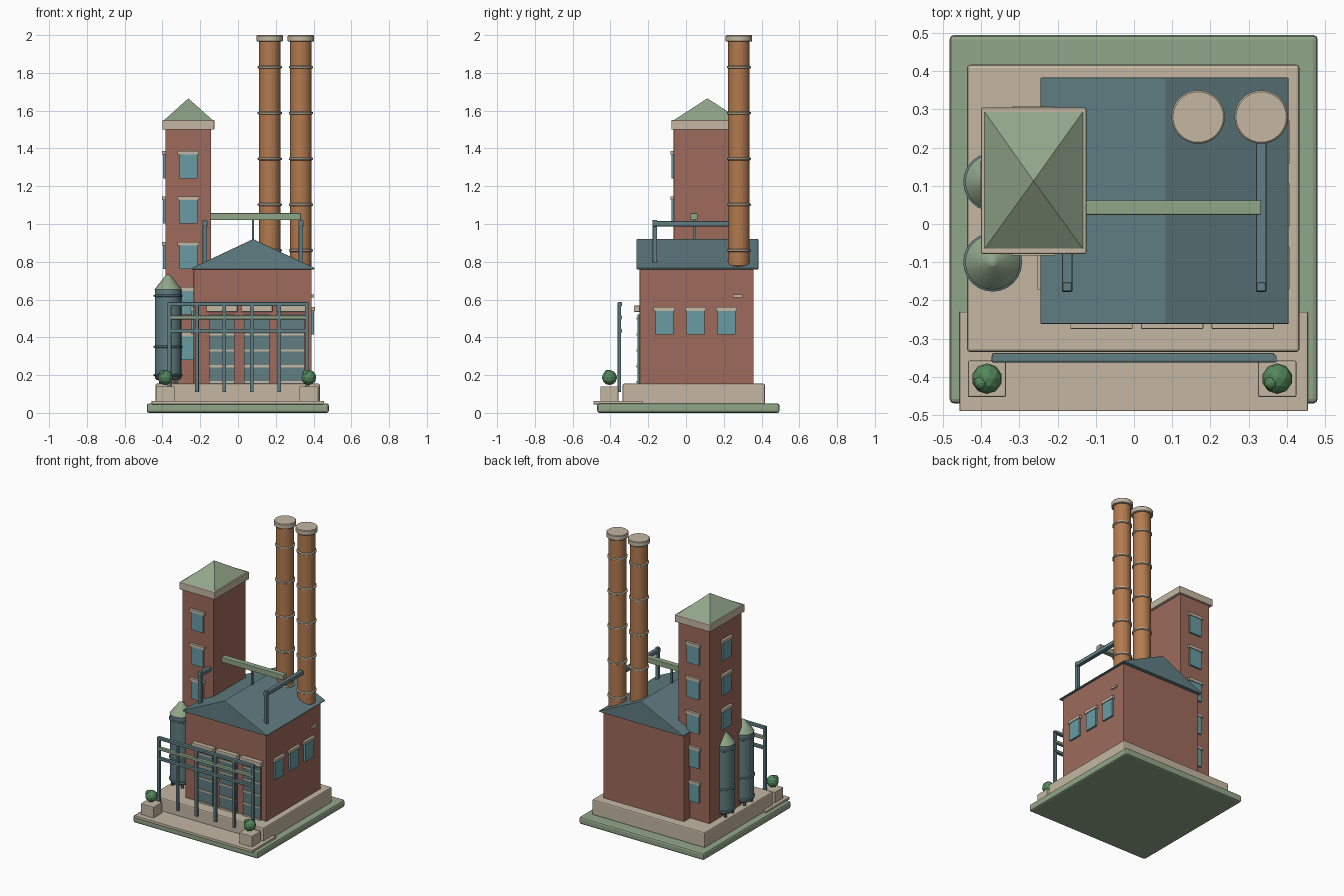
import bpy, bmesh, math
from mathutils import Vector

cube = bpy.data.objects.get("Cube")
if cube:
    bpy.data.objects.remove(cube, do_unlink=True)


def material(name, *srgb):
    linear = [((c + 0.055) / 1.055) ** 2.4 for c in srgb] + [1]
    m = bpy.data.materials.new(name)
    m.use_nodes = True
    m.diffuse_color = linear
    m.node_tree.nodes["Principled BSDF"].inputs["Base Color"].default_value = linear
    return m


BRICK = material("brick red", 0.62, 0.42, 0.36)
TEAL = material("slate teal", 0.38, 0.49, 0.51)
GREEN = material("sage green", 0.57, 0.65, 0.54)
STONE = material("pale stone", 0.77, 0.72, 0.64)
CLAY = material("chimney clay", 0.70, 0.48, 0.31)
GLASS = material("window blue", 0.41, 0.61, 0.64)
LEAF = material("leaf green", 0.33, 0.53, 0.36)


def finish(name, bm, mat, bevel=0, smooth=False):
    bmesh.ops.recalc_face_normals(bm, faces=bm.faces)
    mesh = bpy.data.meshes.new(name)
    bm.to_mesh(mesh)
    bm.free()
    mesh.materials.append(mat)
    ob = bpy.data.objects.new(name, mesh)
    bpy.context.collection.objects.link(ob)
    if bevel:
        mod = ob.modifiers.new("soft edges", "BEVEL")
        mod.width, mod.segments = bevel, 2
    if smooth:
        bpy.ops.object.select_all(action="DESELECT")
        ob.select_set(True)
        bpy.context.view_layer.objects.active = ob
        bpy.ops.object.shade_smooth_by_angle(angle=math.radians(35))
    return ob


def box(name, mat, x, y, z, bevel=0.0):
    """Box from (low, high) ranges on each axis."""
    bm = bmesh.new()
    bmesh.ops.create_cube(bm, size=1)
    for v in bm.verts:
        v.co = [r[0] if c < 0 else r[1] for c, r in zip(v.co, (x, y, z))]
    return finish(name, bm, mat, bevel)


def around(c, size):
    return (c - size / 2, c + size / 2)


def lathe(name, mat, x, y, profile, sides=24):
    """Solid of revolution from (radius, height) points."""
    bm = bmesh.new()
    rings = []
    for r, z in profile:
        angles = [2 * math.pi * i / sides for i in range(sides)]
        rings.append([bm.verts.new((x + r * math.cos(a), y + r * math.sin(a), z)) for a in angles])
    for low, high in zip(rings, rings[1:]):
        for i in range(sides):
            j = (i + 1) % sides
            bm.faces.new((low[i], low[j], high[j], high[i]))
    bm.faces.new(rings[0])
    bm.faces.new(rings[-1])
    return finish(name, bm, mat, smooth=True)


def hull(name, mat, points, bevel=0.0):
    bm = bmesh.new()
    for p in points:
        bm.verts.new(p)
    bmesh.ops.convex_hull(bm, input=bm.verts)
    bmesh.ops.dissolve_limit(bm, angle_limit=0.01, verts=bm.verts, edges=bm.edges)
    return finish(name, bm, mat, bevel)


def window(name, wall, along, z, side):
    """Glazed panel and lintel; side is the outward wall normal."""
    out = Vector(side)

    def part(label, mat, width, zr, depth):
        reach = sorted((wall - 0.01 * (out.x + out.y), wall + depth * (out.x + out.y)))
        x, y = (reach, around(along, width)) if out.x else (around(along, width), reach)
        box(name + label, mat, x, y, zr)

    part("_glass", GLASS, 0.095, around(z, 0.13), 0.012)
    part("_lintel", STONE, 0.112, (z + 0.06, z + 0.08), 0.017)


# Ground, paving and plinth
box("ground_slab", GREEN, (-0.483, 0.481), (-0.47, 0.495), (0, 0.05), 0.012)
box("front_paving", STONE, (-0.457, 0.455), (-0.49, -0.23), (0.045, 0.064), 0.003)
box("plinth", STONE, (-0.437, 0.433), (-0.335, 0.417), (0.045, 0.155), 0.008)

# Main hall with gable roof
box("hall_walls", BRICK, (-0.235, 0.39), (-0.245, 0.358), (0.15, 0.765), 0.004)
hull("hall_roof", TEAL, [(x, y, z) for y in (-0.262, 0.383)
     for x, z in ((-0.245, 0.76), (0.405, 0.76), (0.405, 0.767), (0.08, 0.92), (-0.245, 0.767))], 0.003)
for i, y in enumerate((-0.115, 0.05, 0.215)):
    window(f"hall_right_window_{i}", 0.39, y, 0.48, (1, 0, 0))
window("hall_left_window", -0.235, -0.115, 0.48, (-1, 0, 0))
box("wall_vent", STONE, (0.38, 0.402), (0.25, 0.3), (0.612, 0.626))

# Loading doors
for i, x in enumerate((-0.085, 0.1, 0.285)):
    box(f"door_{i}", TEAL, around(x, 0.135), (-0.257, -0.24), (0.155, 0.52))
    box(f"door_lintel_{i}", STONE, around(x, 0.163), (-0.275, -0.24), (0.535, 0.568), 0.003)
    for j in range(5):
        box(f"door_slat_{i}_{j}", STONE, around(x, 0.135), (-0.262, -0.255), around(0.163 + 0.084 * j, 0.011))

# Tower with pyramid cap
box("tower_walls", BRICK, (-0.385, -0.143), (-0.065, 0.29), (0.15, 1.51), 0.003)
box("tower_cornice", STONE, (-0.4, -0.125), (-0.078, 0.305), (1.5, 1.55), 0.004)
hull("tower_roof", GREEN, [(x, y, 1.549) for x in (-0.392, -0.133) for y in (-0.066, 0.295)]
     + [(-0.263, 0.113, 1.665)])
for i in range(5):
    z = 0.345 + 0.2405 * i
    window(f"tower_front_window_{i}", -0.065, -0.263, z, (0, -1, 0))
    window(f"tower_back_window_{i}", 0.29, -0.263, z, (0, 1, 0))
    window(f"tower_left_window_{i}", -0.385, 0.11, z, (-1, 0, 0))

# Twin chimneys
for i, x in enumerate((0.168, 0.333)):
    lathe(f"chimney_{i}", CLAY, x, 0.28, [(0.048, 0.768), (0.057, 0.78), (0.057, 1.97)])
    lathe(f"chimney_cap_{i}", STONE, x, 0.28,
          [(0.066, 1.965), (0.07, 1.969), (0.07, 1.996), (0.066, 2)], 32)
    for j in range(5):
        z = 0.86 + 0.2425 * j
        lathe(f"chimney_band_{i}_{j}", STONE, x, 0.28,
              [(0.057, z - 0.008), (0.064, z - 0.004), (0.064, z + 0.004), (0.057, z + 0.008)])

# Storage tanks
for i, y in enumerate((-0.1, 0.11)):
    lathe(f"tank_{i}", TEAL, -0.37, y, [(0.06, 0.175), (0.07, 0.185), (0.07, 0.655)])
    lathe(f"tank_top_{i}", GREEN, -0.37, y, [(0.072, 0.653), (0.014, 0.728), (0.006, 0.732)])
    for j, z in enumerate((0.2, 0.35, 0.62)):
        lathe(f"tank_band_{i}_{j}", TEAL, -0.37, y,
              [(0.07, z - 0.007), (0.077, z - 0.003), (0.077, z + 0.003), (0.07, z + 0.007)])
    for j in range(4):
        a = math.pi * (j / 2 + 0.25)
        lathe(f"tank_leg_{i}_{j}", TEAL, -0.37 + 0.055 * math.cos(a), y + 0.055 * math.sin(a),
              [(0.01, 0.15), (0.01, 0.2)], 8)

# Roof ducts
box("cross_duct", GREEN, (-0.15, 0.333), (0.024, 0.062), (1.02, 1.057), 0.003)
box("duct_support", TEAL, around(0.08, 0.012), around(0.043, 0.012), (0.9, 1.025))
for name, x, end in (("left", -0.175, -0.06), ("right", 0.333, 0.26)):
    box(name + "_pipe_run", TEAL, around(x, 0.028), (-0.178, end), (0.987, 1.015), 0.004)
    box(name + "_pipe_post", TEAL, around(x, 0.024), around(-0.165, 0.024), (0.77, 1.022), 0.004)

# Front pipe rack
for i in range(6):
    box(f"rack_post_{i}", TEAL, around(-0.363 + 0.1453 * i, 0.02), around(-0.353, 0.018), (0.11, 0.585), 0.003)
for name, z, mat in (("top", 0.576, TEAL), ("middle", 0.505, GREEN), ("lower", 0.435, TEAL)):
    box(f"rack_{name}_rail", mat, (-0.372, 0.368), around(-0.35, 0.024), around(z, 0.02), 0.004)

# Planters with shrubs
for name, x in (("left", 0.375), ("right", -0.385)):
    box(name + "_planter", STONE, around(x, 0.1), (-0.453, -0.358), (0.06, 0.14), 0.004)
    for label, dx, y, z, r in (("shrub", 0, -0.405, 0.187, 0.04), ("sprig", -0.016, -0.416, 0.21, 0.018)):
        bm = bmesh.new()
        bmesh.ops.create_icosphere(bm, subdivisions=2, radius=r)
        bmesh.ops.translate(bm, verts=bm.verts, vec=(x + dx, y, z))
        finish(f"{name}_{label}", bm, LEAF)
